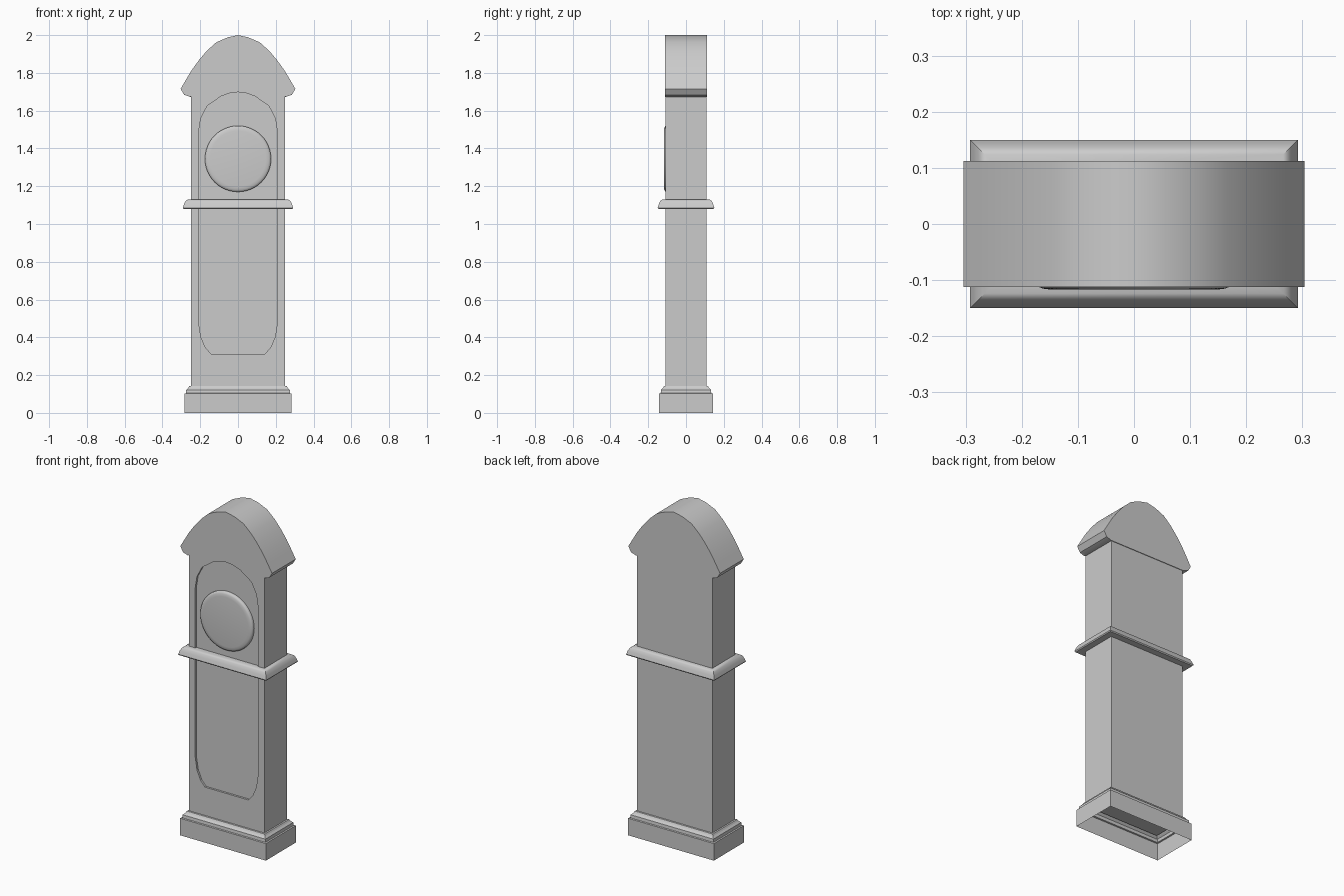
import bpy, bmesh, math

if "Cube" in bpy.data.objects:
    bpy.data.objects.remove(bpy.data.objects["Cube"])


def finish(name, bm, smooth=None):
    bmesh.ops.recalc_face_normals(bm, faces=bm.faces)
    me = bpy.data.meshes.new(name)
    bm.to_mesh(me)
    bm.free()
    ob = bpy.data.objects.new(name, me)
    bpy.context.collection.objects.link(ob)
    if smooth:
        bpy.ops.object.select_all(action='DESELECT')
        ob.select_set(True)
        bpy.context.view_layer.objects.active = ob
        bpy.ops.object.shade_smooth_by_angle(angle=math.radians(smooth))
    return ob


def mirror(half):
    """Complete a right-half outline, listed from bottom to top, across x = 0."""
    return half + [(-x, z) for x, z in reversed(half) if x > 0]


def extrude_y(name, outline, y0, y1, smooth=None):
    bm = bmesh.new()
    face = bm.faces.new([bm.verts.new((x, y0, z)) for x, z in outline])
    new = bmesh.ops.extrude_face_region(bm, geom=[face])['geom']
    bmesh.ops.translate(bm, vec=(0, y1 - y0, 0),
                        verts=[v for v in new if isinstance(v, bmesh.types.BMVert)])
    return finish(name, bm, smooth)


def moulding(name, profile, closed, smooth=None):
    """Sweep (offset, z) profile points around the rectangular case."""
    bm = bmesh.new()
    rings = []
    for d, z in profile:
        rings.append([bm.verts.new((sx * (HX + d), sy * (HY + d), z))
                      for sx, sy in ((1, 1), (-1, 1), (-1, -1), (1, -1))])
    pairs = list(zip(rings, rings[1:]))
    if closed:
        pairs.append((rings[-1], rings[0]))
    for a, b in pairs:
        for i in range(4):
            j = (i + 1) % 4
            bm.faces.new((a[i], a[j], b[j], b[i]))
    return finish(name, bm, smooth)


HX, HY = 0.25, 0.108

# Tall case with a recessed front panel
case = extrude_y("case", mirror([(HX, 0.125), (HX, 1.75), (0, 1.9)]), -HY, HY)
panel = mirror([(0.143, 0.313), (0.172, 0.345), (0.196, 0.40), (0.208, 0.475),
                (0.208, 1.49), (0.197, 1.56), (0.163, 1.625), (0.09, 1.676),
                (0.04, 1.694), (0, 1.698)])
cutter = extrude_y("panel_cutter", panel, -0.2, -0.096)
cutter.hide_render = True
cutter.hide_viewport = True
cut = case.modifiers.new("panel_recess", 'BOOLEAN')
cut.object = cutter
cut.operation = 'DIFFERENCE'
cut.solver = 'EXACT'

# Arched hood: solid rear block and a front fascia with a shallow arch
crown = [(0.254, 1.673), (0.285, 1.684), (0.304, 1.715), (0.275, 1.765),
         (0.245, 1.815), (0.205, 1.87), (0.165, 1.917), (0.115, 1.962),
         (0.055, 1.988), (0, 2.0)]
arch = [(-0.12, 1.772), (0, 1.813), (0.12, 1.772)]
extrude_y("hood", mirror(crown), -0.1, 0.112, 35)
extrude_y("hood_fascia", mirror(crown) + arch, -0.112, -0.1, 35)

# Waist moulding
moulding("waist_moulding", [(-0.01, 1.08), (0.038, 1.08), (0.042, 1.086),
                            (0.036, 1.105), (0.028, 1.122), (0.016, 1.13),
                            (-0.01, 1.13)], True, 40)

# Stepped plinth, open underneath
moulding("plinth", [(0.034, 0), (0.034, 0.102), (0.026, 0.104), (0.024, 0.122),
                    (0.014, 0.132), (0.008, 0.142), (-0.002, 0.144)], False)

# Clock dial with a rounded rim
bm = bmesh.new()
SEG = 48
rings = []
for r, y in ((0.175, -0.09), (0.175, -0.106), (0.172, -0.111),
             (0.163, -0.115), (0.148, -0.117)):
    rings.append([bm.verts.new((r * math.cos(2 * math.pi * i / SEG), y,
                                1.345 + r * math.sin(2 * math.pi * i / SEG)))
                  for i in range(SEG)])
for a, b in zip(rings, rings[1:]):
    for i in range(SEG):
        j = (i + 1) % SEG
        bm.faces.new((a[i], a[j], b[j], b[i]))
bm.faces.new(rings[-1])
bm.faces.new(rings[0])
finish("dial", bm, 50)
